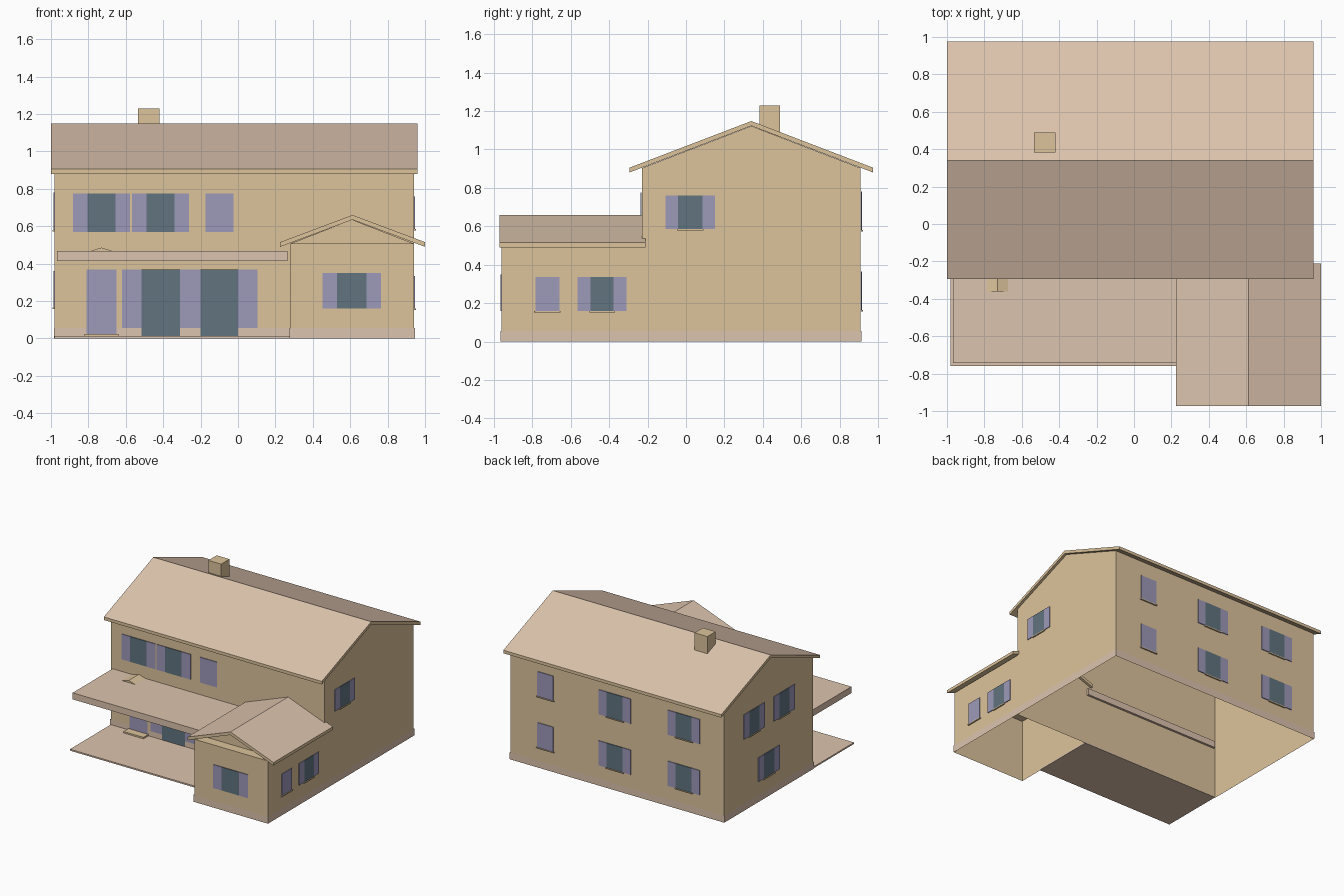
import bpy, bmesh

if "Cube" in bpy.data.objects:
    bpy.data.objects.remove(bpy.data.objects["Cube"])


def material(name, rgb):
    m = bpy.data.materials.new(name)
    m.diffuse_color = (*rgb, 1)
    m.use_nodes = True
    m.node_tree.nodes["Principled BSDF"].inputs["Base Color"].default_value = m.diffuse_color
    return m


WALL = material("tan wall", (0.72, 0.55, 0.33))
ROOF = material("pale pink tile", (0.72, 0.55, 0.42))
SHUTTER = material("lilac shutter", (0.34, 0.32, 0.49))
GLASS = material("dark teal glass", (0.122, 0.174, 0.216))


def prism(name, profile, axis, a, b, mats, drop=None, top_mat=False):
    """Extrude a profile along x, y or z; drop(normal) removes open sides."""
    place = {"x": lambda u, v, t: (t, u, v),
             "y": lambda u, v, t: (u, t, v),
             "z": lambda u, v, t: (u, v, t)}[axis]
    bm = bmesh.new()
    va = [bm.verts.new(place(u, v, a)) for u, v in profile]
    vb = [bm.verts.new(place(u, v, b)) for u, v in profile]
    n = len(profile)
    bm.faces.new(va)
    bm.faces.new(vb[::-1])
    for i in range(n):
        j = (i + 1) % n
        bm.faces.new((va[i], vb[i], vb[j], va[j]))
    bmesh.ops.recalc_face_normals(bm, faces=bm.faces)
    bm.normal_update()
    if top_mat:
        for f in bm.faces:
            f.material_index = 1 if f.normal.z > 0.5 else 0
    if drop:
        gone = [f for f in bm.faces if drop(f.normal)]
        bmesh.ops.delete(bm, geom=gone, context="FACES")
    me = bpy.data.meshes.new(name)
    bm.to_mesh(me)
    bm.free()
    for m in mats:
        me.materials.append(m)
    ob = bpy.data.objects.new(name, me)
    bpy.context.collection.objects.link(ob)
    return ob


def box(name, x0, x1, y0, y1, z0, z1, mat, drop=None):
    return prism(name, [(x0, y0), (x1, y0), (x1, y1), (x0, y1)], "z", z0, z1, [mat], drop)


def chevron(left, mid, right, eave, ridge, t):
    return [(left, eave), (mid, ridge), (right, eave),
            (right, eave - t), (mid, ridge - t), (left, eave - t)]


X0, X1, YF, YB = -0.98, 0.94, -0.23, 0.91     # main block
WX, WY = 0.28, -0.96                          # wing left and front


def plate(name, side, plane, u0, u1, z0, z1, mat, depth=0.007):
    """Thin plate on a wall facing F, B, L or R."""
    s = -1 if side in "FL" else 1
    p, q = sorted((plane + s * 0.001, plane + s * depth))
    if side in "FB":
        box(name, u0, u1, p, q, z0, z1, mat)
    else:
        box(name, p, q, u0, u1, z0, z1, mat)


def window(name, side, plane, c, half, glass, z0, z1, sill=True):
    """Glass with a shutter each side; glass=0 gives a plain closed shutter."""
    if glass:
        plate(name + "_glass", side, plane, c - glass, c + glass, z0, z1, GLASS)
        plate(name + "_shutter_a", side, plane, c - half, c - glass, z0, z1, SHUTTER)
        plate(name + "_shutter_b", side, plane, c + glass, c + half, z0, z1, SHUTTER)
    else:
        plate(name + "_shutter", side, plane, c - half, c + half, z0, z1, SHUTTER)
    if sill:
        w = (glass or half) + 0.006
        plate(name + "_sill", side, plane, c - w, c + w, z0 - 0.008, z0, WALL, 0.012)


# Main block: hollow, open underneath
prism("main_walls", [(YF, 0), (YB, 0), (YB, 0.903), (0.34, 1.122), (YF, 0.903)],
      "x", X0, X1, [WALL], lambda n: n.z < -0.5)
prism("main_roof", chevron(-0.295, 0.34, 0.975, 0.905, 1.148, 0.025),
      "x", -1.0, 0.96, [WALL, ROOF], top_mat=True)
box("chimney", -0.535, -0.42, 0.383, 0.49, 1.06, 1.23, WALL)

# Front wing with a set-back gable
box("wing_walls", WX, X1, WY, YF, 0, 0.507, WALL, lambda n: n.z < -0.5 or n.y > 0.5)
prism("wing_gable", [(WX, 0.507), (X1, 0.507), (0.61, 0.635)], "y", -0.88, YF, [WALL])
prism("wing_roof", chevron(0.225, 0.612, 1.0, 0.515, 0.66, 0.025),
      "y", -0.972, -0.21, [WALL, ROOF], top_mat=True)

# Plinth band around the footprint
E = 0.005
prism("plinth", [(X0 - E, YF - E), (WX - E, YF - E), (WX - E, WY - E), (X1 + E, WY - E),
                 (X1 + E, YB + E), (X0 - E, YB + E)],
      "z", 0, 0.055, [ROOF], lambda n: abs(n.z) > 0.5)

# Terrace, canopy, door step and little hood
box("terrace", X0, WX, -0.758, YF, 0, 0.012, ROOF)
box("canopy", -0.967, 0.265, -0.743, -0.212, 0.415, 0.468, ROOF)
box("door_step", -0.82, -0.64, -0.30, YF, 0.012, 0.024, WALL)
prism("door_hood", [(-0.86, 0.445), (-0.60, 0.445), (-0.73, 0.486)],
      "y", -0.36, YF, [WALL])

# Front openings
window("front_upper_left", "F", YF, -0.73, 0.152, 0.075, 0.57, 0.775, False)
window("front_upper_middle", "F", YF, -0.415, 0.152, 0.075, 0.57, 0.775, False)
window("front_upper_right", "F", YF, -0.10, 0.075, 0, 0.57, 0.775, False)
plate("front_door", "F", YF, -0.81, -0.65, 0.024, 0.37, SHUTTER)
for i, (a, b) in enumerate([(-0.62, -0.515), (-0.31, -0.20), (0.0, 0.105)]):
    plate(f"terrace_shutter_{i}", "F", YF, a, b, 0.056, 0.37, SHUTTER)
for i, (a, b) in enumerate([(-0.515, -0.31), (-0.20, 0.0)]):
    plate(f"terrace_door_{i}", "F", YF, a, b, 0.013, 0.37, GLASS, 0.009)
window("wing_front", "F", WY, 0.608, 0.157, 0.078, 0.16, 0.35, False)

# Right side
window("wing_side_small", "R", X1, -0.722, 0.063, 0, 0.16, 0.335)
window("wing_side", "R", X1, -0.437, 0.128, 0.06, 0.16, 0.335)
window("right_upper", "R", X1, 0.022, 0.128, 0.063, 0.585, 0.76)

# Left side
window("left_upper_back", "L", X0, 0.53, 0.135, 0.065, 0.58, 0.78)
window("left_upper_front", "L", X0, 0.145, 0.135, 0.065, 0.58, 0.78)
window("left_lower", "L", X0, 0.34, 0.135, 0.065, 0.165, 0.36)

# Back: the same three openings on both floors
for floor, z in (("lower", 0.165), ("upper", 0.58)):
    window(f"back_{floor}_left", "B", YB, -0.62, 0.145, 0.073, z, z + 0.2)
    window(f"back_{floor}_middle", "B", YB, 0.0, 0.145, 0.073, z, z + 0.2)
    window(f"back_{floor}_right", "B", YB, 0.625, 0.073, 0, z, z + 0.2)
